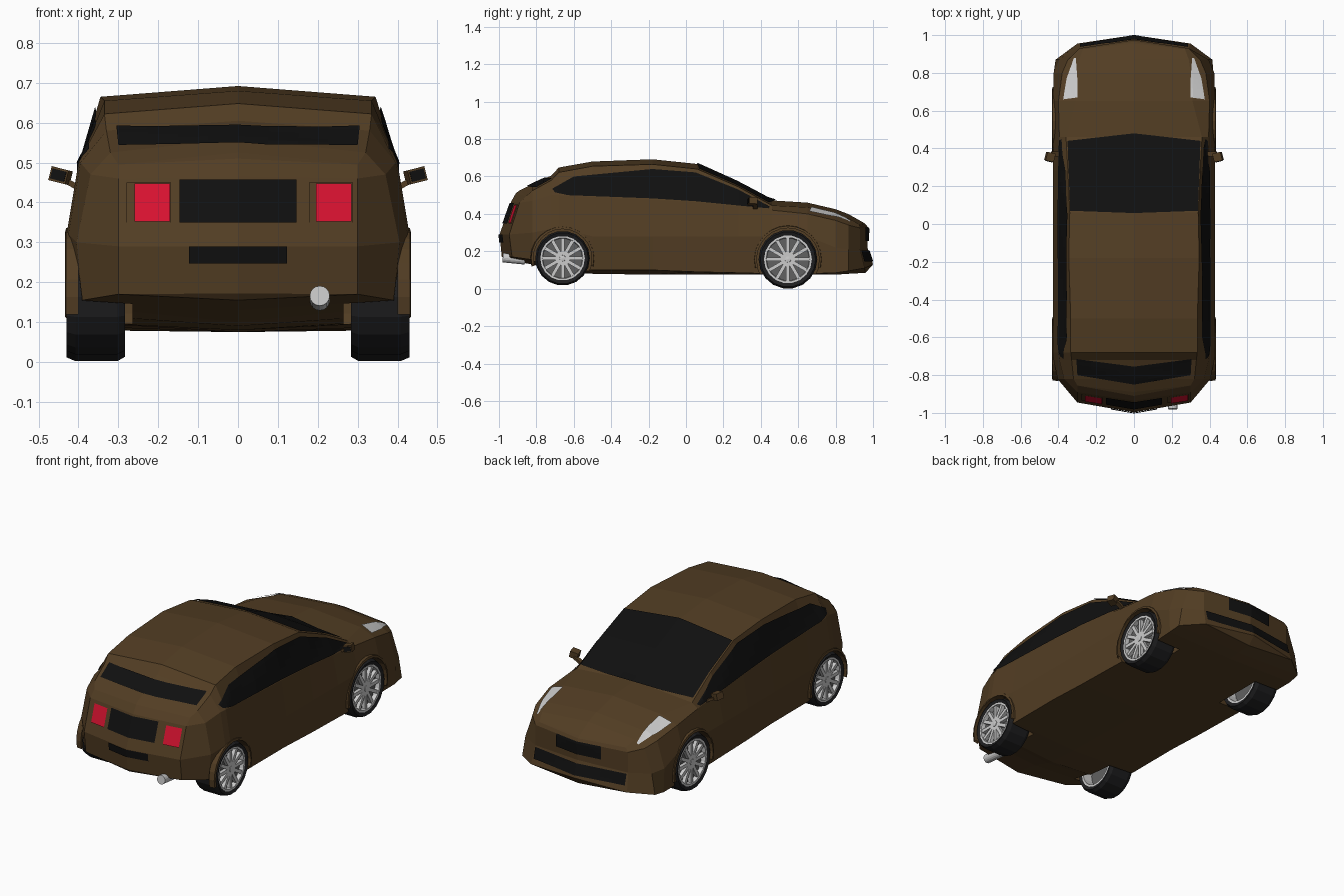
import bpy, bmesh, math
from mathutils import Vector, Matrix
from mathutils.bvhtree import BVHTree

if "Cube" in bpy.data.objects:
    bpy.data.objects.remove(bpy.data.objects["Cube"])


def material(name, rgb):
    m = bpy.data.materials.new(name)
    m.diffuse_color = (*rgb, 1)
    m.use_nodes = True
    m.node_tree.nodes["Principled BSDF"].inputs["Base Color"].default_value = m.diffuse_color
    return m


PAINT = material("paint", (.085, .047, .017))
BLACK = material("black_glass", (.005, .005, .005))
RUBBER = material("rubber", (.013, .013, .014))
RED = material("red_lens", (.68, .006, .03))
LENS = material("clear_lens", (.6, .6, .6))
SHADE = material("rim_shade", (.12, .12, .12))


def add(name, bm, mat=None):
    me = bpy.data.meshes.new(name)
    bm.to_mesh(me)
    bm.free()
    ob = bpy.data.objects.new(name, me)
    bpy.context.collection.objects.link(ob)
    if mat:
        me.materials.append(mat)
    return ob


# Body sections: y, floor z, sill x z, flank x z, belt x z, roof edge x z, top z
SECTIONS = [
    (-.82, .13, .39, .155, .405, .30, .37, .47, .32, .525, .56),
    (-.72, .10, .41, .14, .425, .32, .395, .50, .33, .58, .605),
    (-.68, .09, .415, .12, .43, .32, .40, .50, .335, .622, .648),
    (-.50, .08, .415, .10, .43, .28, .40, .49, .335, .655, .68),
    (-.18, .075, .415, .10, .43, .28, .40, .475, .345, .665, .692),
    (.06, .075, .415, .09, .43, .28, .40, .462, .34, .64, .667),
    (.28, .075, .415, .085, .43, .28, .398, .44, .35, .545, .568),
    (.46, .075, .415, .08, .43, .28, .395, .42, .36, .445, .472),
    (.65, .075, .415, .08, .43, .28, .40, .40, .31, .435, .46),
    (.80, .075, .42, .085, .425, .22, .38, .365, .30, .40, .425),
    (.87, .08, .415, .095, .395, .21, .35, .34, .29, .375, .398),
]
TAIL = [(0, -.97, .155), (.30, -.93, .17), (.30, -.945, .29), (.30, -.89, .46), (.30, -.855, .495), (0, -.89, .525)]
NOSE = [(0, .96, .085), (.30, .955, .11), (.29, .93, .21), (.29, .93, .325), (.27, .925, .345), (0, .955, .35)]
TAIL_MID = [(-.985, .172), (-.997, .29), (-.935, .465), (-.91, .51)]
NOSE_MID = [(1.0, .13), (.97, .22), (.975, .325), (.965, .34)]

rows = [TAIL]
for y, z0, *p, zt in SECTIONS:
    rows.append([(0, y, z0)] + [(p[i], y, p[i + 1]) for i in range(0, 8, 2)] + [(0, y, zt)])
rows.append(NOSE)
bm = bmesh.new()
rings = []
for r in rows:
    full = r + [(-x, y, z) for x, y, z in r[4:0:-1]]
    rings.append([bm.verts.new(v) for v in full])
for a, b in zip(rings, rings[1:]):
    for i in range(10):
        j = (i + 1) % 10
        bm.faces.new((a[i], a[j], b[j], b[i]))
# Bowed nose and tail faces
for ring, mid in ((rings[0], TAIL_MID), (rings[-1], NOSE_MID)):
    col = [bm.verts.new((0, y, z)) for y, z in mid]
    for side in (ring[1:5], ring[9:5:-1]):
        bm.faces.new((ring[0], side[0], col[0]))
        bm.faces.new((ring[5], side[3], col[3]))
        for i in range(3):
            bm.faces.new((side[i], side[i + 1], col[i + 1], col[i]))
bmesh.ops.recalc_face_normals(bm, faces=bm.faces)
skin = BVHTree.FromBMesh(bm)
body = add("body", bm, PAINT)

# Wheel openings
WHEELS = [("rear", -.66, .163, .146), ("front", .545, .157, .157)]
bm = bmesh.new()
for _, y, z, r in WHEELS:
    for s in (1, -1):
        bmesh.ops.create_cone(bm, cap_ends=True, segments=24, radius1=r + .012, radius2=r + .012, depth=.25,
                              matrix=Matrix.Translation((s * .39, y, z)) @ Matrix.Rotation(math.pi / 2, 4, 'Y'))
cutter = add("arch_cutter", bm)
cutter.hide_render = True
cutter.hide_viewport = True
mod = body.modifiers.new("arches", 'BOOLEAN')
mod.operation = 'DIFFERENCE'
mod.solver = 'EXACT'
mod.object = cutter

VIEWS = {
    "top": (lambda a, b: (a, b, 2), (0, 0, -1)),
    "right": (lambda a, b: (2, a, b), (-1, 0, 0)),
    "left": (lambda a, b: (-2, a, b), (1, 0, 0)),
    "back": (lambda a, b: (a, -2, b), (0, 1, 0)),
    "nose": (lambda a, b: (a, 2, b), (0, -1, 0)),
}


def refine(pts, k=4):
    pts = [Vector(p) for p in pts]
    return [a.lerp(b, i / k) for a, b in zip(pts, pts[1:]) for i in range(k)] + [pts[-1]]


def panel(name, view, low, high, mat, lift=.006, n=6):
    """Patch between two edge lines, projected onto the body."""
    place, d = VIEWS[view]
    d = Vector(d)
    bm = bmesh.new()
    grid = []
    for a, b in zip(refine(low), refine(high)):
        line = []
        for i in range(n + 1):
            o = Vector(place(*a.lerp(b, i / n)))
            hit = skin.ray_cast(o, d)[0] or skin.find_nearest(o + d * 1.5)[0]
            line.append(bm.verts.new(hit - d * lift))
        grid.append(line)
    for a, b in zip(grid, grid[1:]):
        for i in range(n):
            bm.faces.new((a[i], a[i + 1], b[i + 1], b[i]))
    bmesh.ops.recalc_face_normals(bm, faces=bm.faces)
    if sum((f.normal.dot(d) for f in bm.faces)) > 0:
        bmesh.ops.reverse_faces(bm, faces=bm.faces)
    return add(name, bm, mat)


def rect(name, view, x0, x1, z0, z1, mat, lift=.006):
    xs = [x0, 0, x1] if x0 < 0 < x1 else [x0, x1]
    return panel(name, view, [(x, z0) for x in xs], [(x, z1) for x in xs], mat, lift)


# Glass
panel("windshield", "top", [(-.352, .44), (0, .48), (.352, .44)], [(-.338, .07), (0, .058), (.338, .07)], BLACK, .007, 10)
panel("rear_window", "top", [(-.30, -.80), (0, -.85), (.30, -.80)], [(-.305, -.715), (0, -.755), (.305, -.715)], BLACK)
for s in ("right", "left"):
    panel(s + "_side_window", s,
          [(-.70, .515), (-.63, .50), (-.18, .483), (.05, .468), (.28, .445), (.44, .43)],
          [(-.715, .535), (-.60, .60), (-.18, .64), (.05, .622), (.28, .53), (.45, .438)], BLACK)

# Lights, grilles and rear panels
for s, n in ((1, "right"), (-1, "left")):
    panel(n + "_headlight", "top", [(s * .30, .67), (s * .30, .77), (s * .308, .88)],
          [(s * .375, .66), (s * .357, .77), (s * .318, .88)], LENS, .007)
rect("left_tail_housing", "back", -.28, -.168, .35, .45, PAINT, .004)
rect("right_tail_housing", "back", .178, .288, .35, .45, PAINT, .004)
rect("left_tail_light", "back", -.26, -.17, .352, .448, RED, .009)
rect("right_tail_light", "back", .195, .285, .352, .448, RED, .009)
rect("tail_panel", "back", -.147, .147, .35, .457, BLACK)
rect("plate_recess", "back", -.123, .123, .247, .29, BLACK)
rect("upper_grille", "nose", -.14, .14, .255, .328, BLACK)
rect("lower_intake", "nose", -.285, .285, .145, .205, BLACK)


def revolve(name, profile, s, y, z, mat=None, segs=18, start=0, sweep=360, closed=True):
    """Spin (radius, x) profile about the axle."""
    bm = bmesh.new()
    full = sweep == 360
    count = segs if full else segs + 1
    lines = []
    for k in range(count):
        t = math.radians(start + sweep * k / segs)
        lines.append([bm.verts.new((s * x, y + r * math.cos(t), z + r * math.sin(t))) for r, x in profile])
    m = len(profile)
    for k in range(segs):
        a, b = lines[k], lines[(k + 1) % count]
        for i in range(m if closed else m - 1):
            j = (i + 1) % m
            bm.faces.new((a[i], a[j], b[j], b[i]))
    bmesh.ops.remove_doubles(bm, verts=bm.verts, dist=1e-5)
    bmesh.ops.recalc_face_normals(bm, faces=bm.faces)
    return add(name, bm, mat)


def box(bm, size, mat):
    bmesh.ops.create_cube(bm, size=1, matrix=mat @ Matrix.Diagonal((*size, 1)))


# Wheels and arch lips
for end, y, z, r in WHEELS:
    for s, n in ((1, "right"), (-1, "left")):
        tag = f"{end}_{n}_"
        q = r * .81
        revolve(tag + "tire", [(q, .422), (r * .94, .43), (r, .408), (r, .302), (r * .93, .283), (q, .288)], s, y, z, RUBBER)
        revolve(tag + "rim", [(q * .9, .405), (q * .92, .424), (q + .001, .424), (q + .001, .288), (q * .9, .288), (q * .88, .34)], s, y, z)
        revolve(tag + "rim_back", [(0, .40), (q * .92, .40), (q * .92, .345), (0, .345)], s, y, z, SHADE, closed=False)
        revolve(tag + "hub", [(0, .424), (.016, .422), (.02, .40)], s, y, z, None, 12, closed=False)
        bm = bmesh.new()
        for k in range(12):
            turn = Matrix.Translation((s * .409, y, z)) @ Matrix.Rotation(k * math.pi / 6, 4, 'X')
            box(bm, (.02, q * .88, .019), turn @ Matrix.Translation((0, q * .48, 0)))
        add(tag + "spokes", bm)
        revolve(tag + "arch_lip", [(r + .010, .40), (r + .010, .434), (r + .022, .431), (r + .026, .40)],
                s, y, z, PAINT, 14, -15, 210)

# Door mirrors
for s, n in ((1, "right"), (-1, "left")):
    tilt = Matrix.Translation((s * .445, .355, .467)) @ Matrix.Rotation(-s * .25, 4, 'Y') @ Matrix.Rotation(s * .25, 4, 'Z')
    bm = bmesh.new()
    box(bm, (.045, .045, .036), tilt)
    box(bm, (.05, .025, .014), Matrix.Translation((s * .415, .37, .445)) @ Matrix.Rotation(-s * .5, 4, 'Y'))
    add(n + "_mirror", bm, PAINT)
    bm = bmesh.new()
    box(bm, (.037, .004, .026), tilt @ Matrix.Translation((0, -.023, 0)))
    add(n + "_mirror_glass", bm, BLACK)

# Exhaust pipe
bm = bmesh.new()
bmesh.ops.create_cone(bm, cap_ends=True, segments=16, radius1=.025, radius2=.025, depth=.12,
                      matrix=Matrix.Translation((.205, -.92, .16)) @ Matrix.Rotation(math.pi / 2 - .1, 4, 'X'))
add("exhaust", bm)
